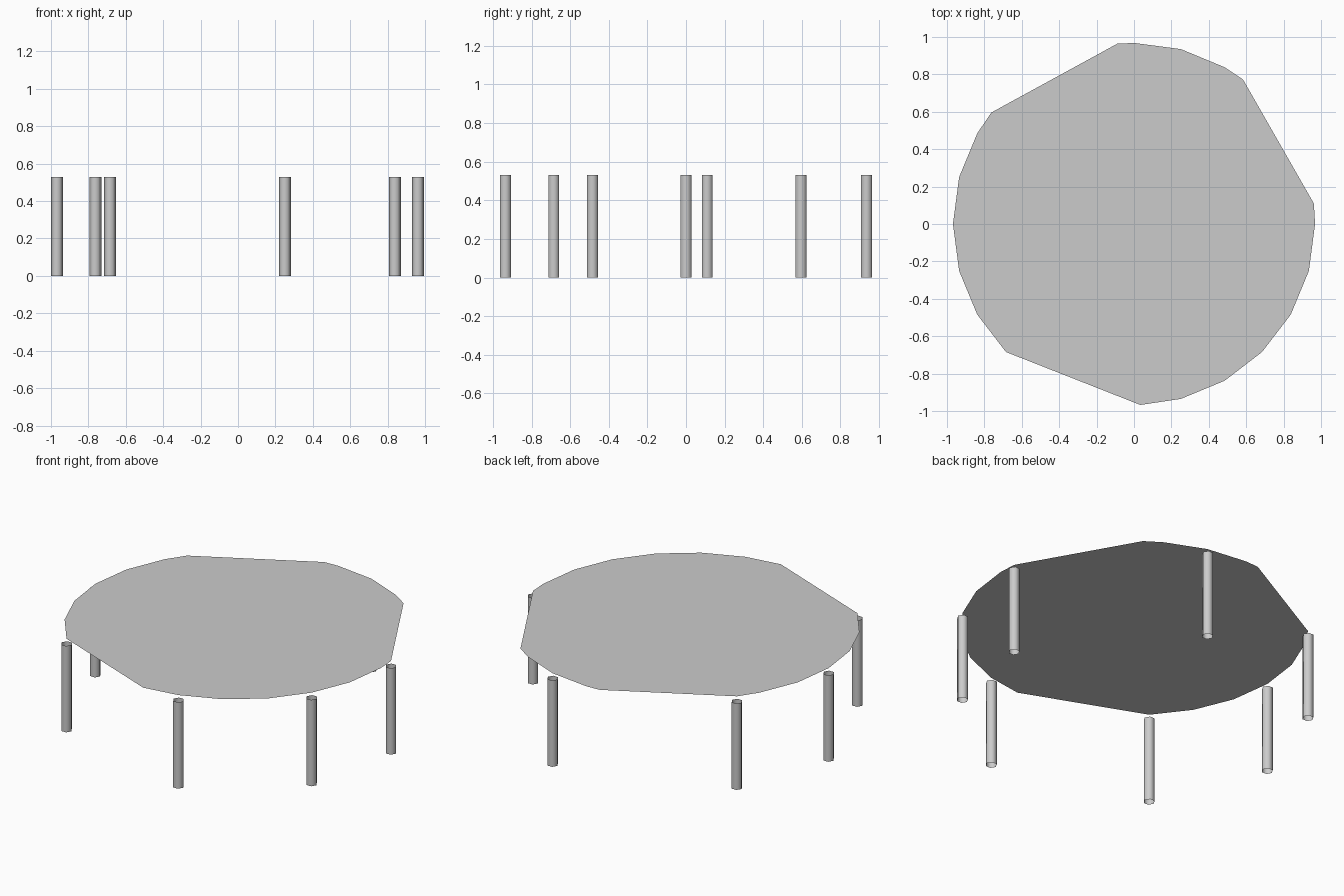
import bpy
import bmesh
from math import cos, sin, radians

cube = bpy.data.objects.get("Cube")
if cube:
    bpy.data.objects.remove(cube, do_unlink=True)

RADIUS = 0.968
TOP_Z = 0.56
LEG_HEIGHT = 0.53
LEG_RADIUS = 0.032

grey = bpy.data.materials.new("plain grey")
grey.use_nodes = True
colour = (0.6, 0.6, 0.6, 1.0)
grey.diffuse_color = colour
grey.node_tree.nodes["Principled BSDF"].inputs["Base Color"].default_value = colour


def on_rim(angle, z):
    a = radians(angle)
    return (RADIUS * cos(a), RADIUS * sin(a), z)


def add_object(name, bm, smooth=False):
    mesh = bpy.data.meshes.new(name)
    for face in bm.faces:
        face.smooth = smooth
    bm.to_mesh(mesh)
    bm.free()
    mesh.materials.append(grey)
    obj = bpy.data.objects.new(name, mesh)
    bpy.context.collection.objects.link(obj)
    return obj


# Thin round top, with three straight chords cut from the rim
chords = [(6.5, 53), (95.3, 142), (225, 272)]
angles = [a for a in range(0, 360, 15)
          if not any(start <= a <= end for start, end in chords)]
angles = sorted(angles + [a for chord in chords for a in chord])
bm = bmesh.new()
bm.faces.new([bm.verts.new(on_rim(a, TOP_Z)) for a in angles])
bm.normal_update()
add_object("round_top", bm)

# Open six-sided tube legs standing around the rim
for number, angle in enumerate((6.5, 75, 142, 180, 225, 285, 330), 1):
    bm = bmesh.new()
    rings = []
    for z in (0, LEG_HEIGHT):
        rings.append([bm.verts.new((LEG_RADIUS * cos(radians(60 * i)),
                                    LEG_RADIUS * sin(radians(60 * i)), z))
                      for i in range(6)])
    low, high = rings
    for i in range(6):
        j = (i + 1) % 6
        bm.faces.new((low[i], low[j], high[j], high[i]))
    bm.normal_update()
    leg = add_object(f"leg_{number}", bm, smooth=True)
    leg.location = on_rim(angle, 0)
